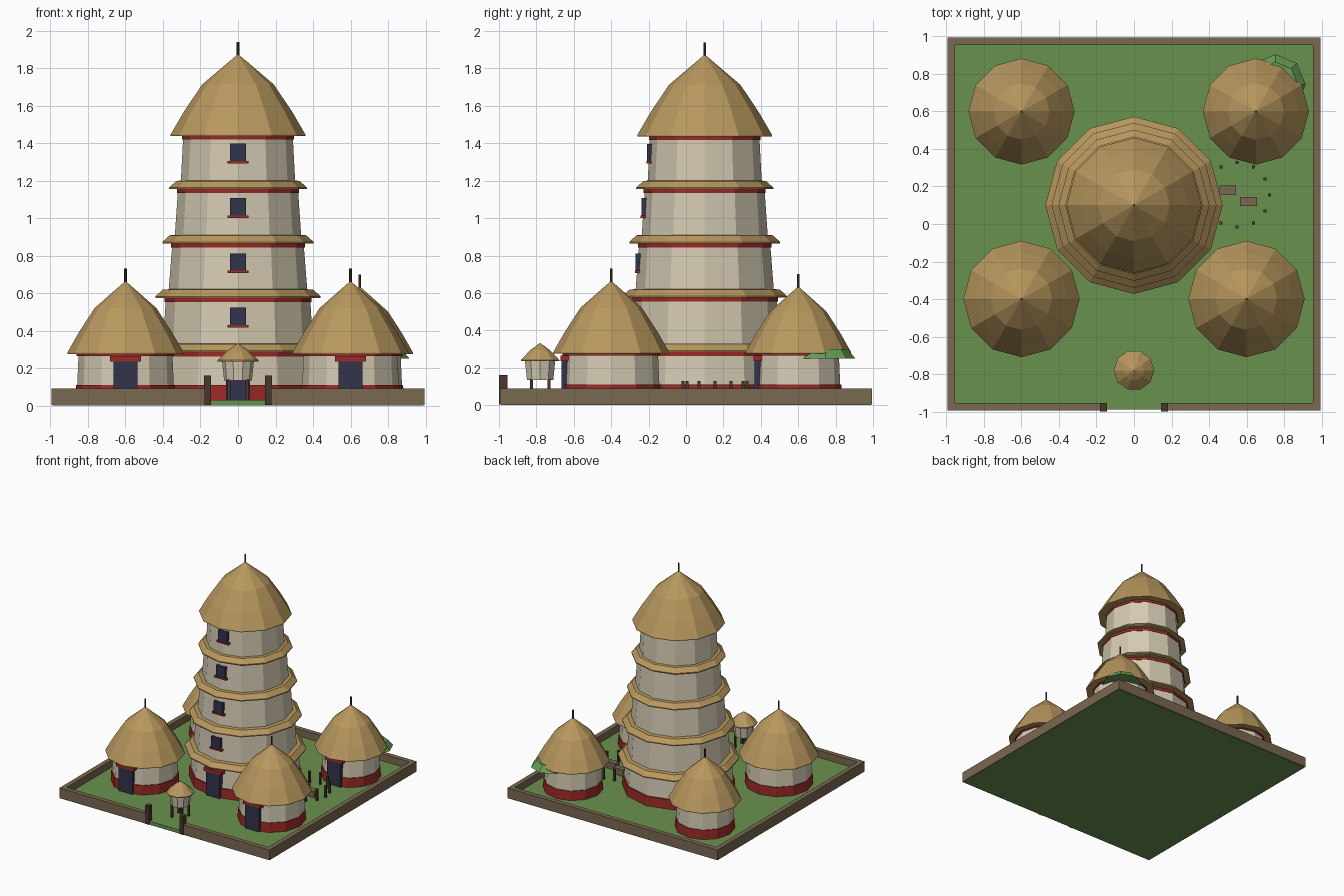
import bpy, bmesh, math

if "Cube" in bpy.data.objects:
    bpy.data.objects.remove(bpy.data.objects["Cube"])


def material(name, r, g, b):
    m = bpy.data.materials.new(name)
    lin = [((c / 255 + 0.055) / 1.055) ** 2.4 for c in (r, g, b)]
    m.diffuse_color = (*lin, 1)
    m.use_nodes = True
    m.node_tree.nodes["Principled BSDF"].inputs["Base Color"].default_value = m.diffuse_color
    return m


THATCH = material("thatch", 184, 152, 94)
PLASTER = material("cream plaster", 212, 202, 178)
RED = material("red ochre", 155, 42, 38)
NAVY = material("dark navy", 50, 52, 76)
EARTH = material("brown earth", 121, 104, 80)
GRASS = material("grass green", 106, 145, 78)
WOOD = material("dark wood", 74, 54, 46)
LEAF = material("leaf green", 104, 156, 86)


def finish(name, bm, mat):
    bmesh.ops.recalc_face_normals(bm, faces=bm.faces)
    mesh = bpy.data.meshes.new(name)
    bm.to_mesh(mesh)
    bm.free()
    mesh.materials.append(mat)
    obj = bpy.data.objects.new(name, mesh)
    bpy.context.collection.objects.link(obj)
    return obj


def box(name, x0, x1, y0, y1, z0, z1, mat):
    bm = bmesh.new()
    bmesh.ops.create_cube(bm, size=1)
    for v in bm.verts:
        v.co.x = x1 if v.co.x > 0 else x0
        v.co.y = y1 if v.co.y > 0 else y0
        v.co.z = z1 if v.co.z > 0 else z0
    return finish(name, bm, mat)


def lathe(name, cx, cy, profile, mat, sides=12):
    """Faceted solid from (radius, z) pairs, bottom to top, capped at both ends."""
    bm = bmesh.new()
    rings = []
    for r, z in profile:
        if r == 0:
            rings.append([bm.verts.new((cx, cy, z))])
        else:
            rings.append([bm.verts.new((cx + r * math.cos(math.tau * i / sides),
                                        cy + r * math.sin(math.tau * i / sides), z))
                          for i in range(sides)])
    for a, b in zip(rings, rings[1:]):
        for i in range(sides):
            j = (i + 1) % sides
            if len(b) == 1:
                bm.faces.new((a[i], a[j], b[0]))
            else:
                bm.faces.new((a[i], a[j], b[j], b[i]))
    bm.faces.new(rings[0])
    if len(rings[-1]) > 1:
        bm.faces.new(rings[-1])
    return finish(name, bm, mat)


def thatch_roof(name, cx, cy, r, z0, z1, sides=12):
    h = z1 - z0
    lathe(name, cx, cy, [(r, z0), (r, z0 + 0.008), (r * 0.8, z0 + h * 0.3),
                         (r * 0.53, z0 + h * 0.63), (0, z1)], THATCH, sides)


def finial(name, cx, cy, z0, z1):
    lathe(name, cx, cy, [(0.007, z0), (0.007, z1)], WOOD, 6)


def door(name, cx, y):
    box(name, cx - 0.065, cx + 0.065, y - 0.008, y + 0.04, 0.03, 0.235, NAVY)
    box(name + "_lintel", cx - 0.083, cx + 0.083, y - 0.014, y + 0.04, 0.235, 0.265, RED)


def hut(name, cx, cy, wall, roof, apex):
    lathe(name + "_base", cx, cy, [(wall + 0.008, 0.02), (wall + 0.006, 0.11)], RED)
    lathe(name + "_wall", cx, cy, [(wall, 0.1), (wall - 0.008, 0.28)], PLASTER)
    lathe(name + "_eave_band", cx, cy, [(wall + 0.002, 0.265), (wall + 0.002, 0.28)], RED)
    thatch_roof(name + "_roof", cx, cy, roof, 0.275, apex)
    finial(name + "_finial", cx, cy, apex - 0.02, apex + 0.065)
    door(name + "_door", cx, cy - wall)


# Ground and compound wall with a gate opening in front
box("ground", -0.99, 0.99, -0.99, 0.99, 0, 0.03, GRASS)
W = 0.995
box("back_wall", -W, W, W - 0.04, W, 0.003, 0.09, EARTH)
for s, side in ((-1, "left"), (1, "right")):
    xs = sorted((s * W, s * (W - 0.04)))
    box(side + "_wall", *xs, -W, W - 0.04, 0.003, 0.09, EARTH)
    xs = sorted((s * 0.165, s * (W - 0.04)))
    box(side + "_front_wall", *xs, -W, -W + 0.04, 0.003, 0.09, EARTH)
    box(side + "_gate_post", s * 0.163 - 0.018, s * 0.163 + 0.018,
        -1.0, -0.955, 0.003, 0.16, WOOD)

# Four round huts
hut("front_left_hut", -0.6, -0.4, 0.258, 0.31, 0.665)
hut("front_right_hut", 0.6, -0.4, 0.258, 0.31, 0.665)
hut("back_left_hut", -0.6, 0.6, 0.225, 0.283, 0.635)
hut("back_right_hut", 0.65, 0.6, 0.225, 0.283, 0.635)

# Five-storey tower: (bottom z, top z, bottom radius, top radius, skirt radius)
TY = 0.1
storeys = [(0.03, 0.285, 0.43, 0.415, 0.473), (0.32, 0.575, 0.40, 0.385, 0.44),
           (0.61, 0.865, 0.37, 0.35, 0.403), (0.905, 1.155, 0.337, 0.32, 0.367),
           (1.195, 1.44, 0.305, 0.292, None)]
for n, (z0, z1, r0, r1, skirt) in enumerate(storeys, 1):
    tag = f"tower_storey_{n}"
    lathe(tag, 0, TY, [(r0, z0), (r1, z1)], PLASTER)
    lathe(tag + "_band", 0, TY, [(r1 + 0.006, z1 - 0.022), (r1 + 0.006, z1 + 0.002)], RED)
    if skirt:
        lathe(tag + "_skirt_roof", 0, TY, [(skirt, z1), (skirt, z1 + 0.008),
              (skirt - 0.038, z1 + 0.043), (r1 - 0.03, z1 + 0.047)], THATCH)
    if n > 1:
        y = TY - (r0 + r1) / 2
        zw = z0 + 0.11
        box(f"window_{n}", -0.043, 0.043, y - 0.01, y + 0.04, zw, zw + 0.092, NAVY)
        box(f"window_sill_{n}", -0.056, 0.056, y - 0.014, y + 0.04, zw - 0.014, zw, RED)
lathe("tower_base", 0, TY, [(0.44, 0.02), (0.438, 0.11)], RED)
door("tower_door", 0, TY - 0.435)
thatch_roof("tower_roof", 0, TY, 0.36, 1.437, 1.875)
finial("tower_finial", 0, TY, 1.85, 1.94)

# Small granary on legs
GY = -0.78
lathe("granary_body", 0, GY, [(0.074, 0.135), (0.086, 0.245)], PLASTER, 10)
lathe("granary_roof", 0, GY, [(0.108, 0.236), (0.108, 0.242), (0.055, 0.295), (0, 0.333)],
      THATCH, 10)
for sx in (-1, 1):
    for sy in (-1, 1):
        x, y = sx * 0.047, GY + sy * 0.047
        box("granary_leg", x - 0.008, x + 0.008, y - 0.008, y + 0.008, 0.02, 0.14, WOOD)

# Ring of pen posts with two troughs
for k in range(-4, 5):
    x = 0.55 + 0.172 * math.cos(k * math.pi / 6)
    y = 0.155 + 0.172 * math.sin(k * math.pi / 6)
    box("pen_post", x - 0.008, x + 0.008, y - 0.008, y + 0.008, 0.02, 0.13, WOOD)
for x, y in ((0.5, 0.18), (0.61, 0.12)):
    box("trough", x - 0.045, x + 0.045, y - 0.025, y + 0.025, 0.02, 0.085, EARTH)

# Leafy canopy tucked under the back right eave
lathe("tree_canopy", 0.755, 0.745, [(0.16, 0.25), (0.118, 0.3)], LEAF, 8)
